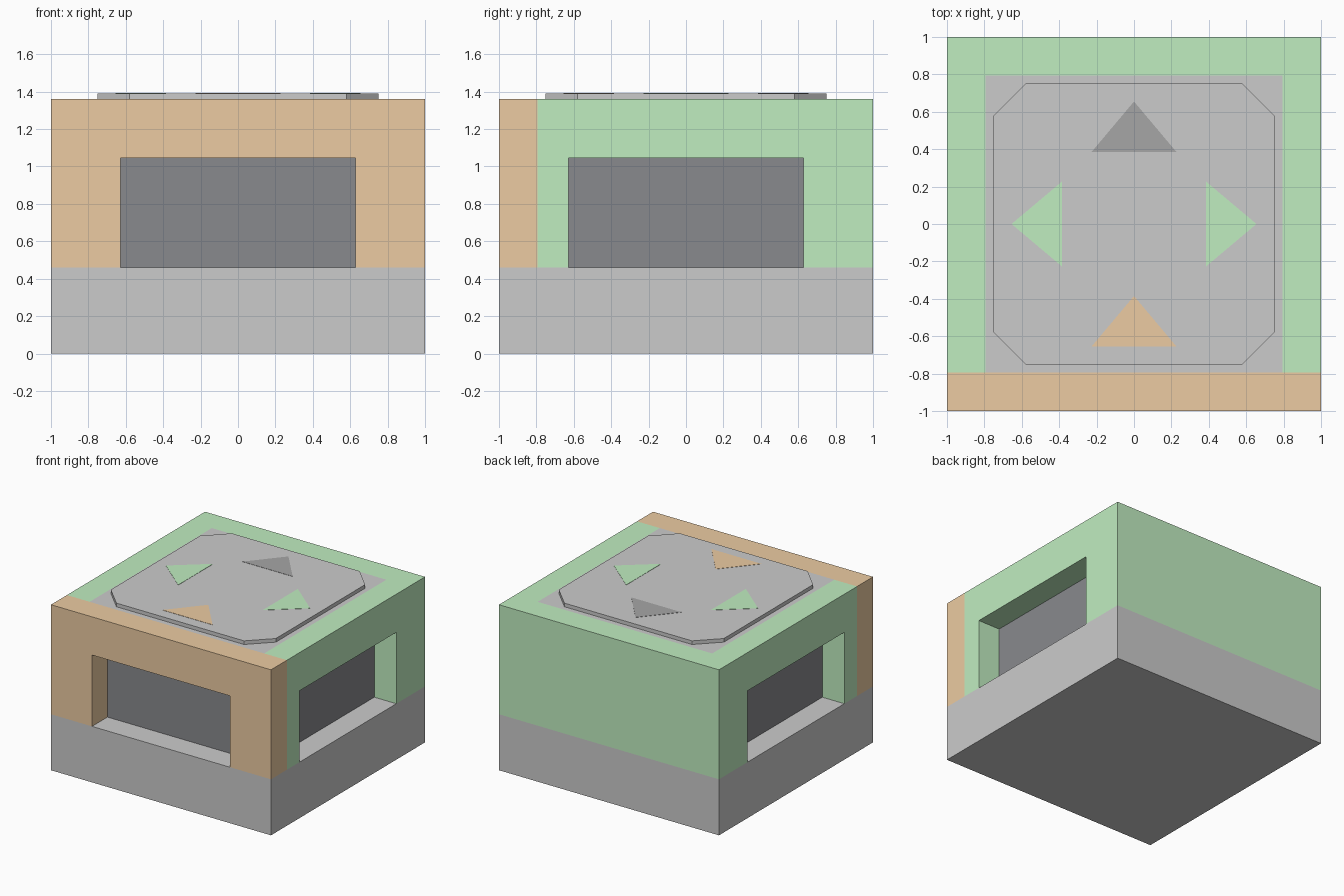
import bpy, bmesh
from math import pi
from mathutils import Matrix

if "Cube" in bpy.data.objects:
    bpy.data.objects.remove(bpy.data.objects["Cube"])

BASE_Z, TOP_Z, LID_Z = 0.46, 1.36, 1.39
INNER = 0.793            # inner face of the walls
WIN_W, WIN_Z = 0.627, 1.046


def material(name, rgb):
    m = bpy.data.materials.new(name)
    m.diffuse_color = (*rgb, 1)
    m.use_nodes = True
    m.node_tree.nodes["Principled BSDF"].inputs["Base Color"].default_value = m.diffuse_color
    return m


ORANGE = material("orange", (0.84, 0.60, 0.36))
GREEN = material("green", (0.53, 0.85, 0.53))
DARK = material("dark_glass", (0.25, 0.255, 0.27))
CHARCOAL = material("charcoal", (0.38, 0.38, 0.38))


def prism(name, points, depth, matrix, mat=None):
    """Extrude a flat outline along local z, then place it."""
    bm = bmesh.new()
    face = bm.faces.new([bm.verts.new((x, y, 0)) for x, y in points])
    ext = bmesh.ops.extrude_face_region(bm, geom=[face])
    verts = [v for v in ext["geom"] if isinstance(v, bmesh.types.BMVert)]
    bmesh.ops.translate(bm, verts=verts, vec=(0, 0, depth))
    bm.transform(matrix)
    bmesh.ops.recalc_face_normals(bm, faces=bm.faces)
    mesh = bpy.data.meshes.new(name)
    bm.to_mesh(mesh)
    bm.free()
    if mat:
        mesh.materials.append(mat)
    obj = bpy.data.objects.new(name, mesh)
    bpy.context.collection.objects.link(obj)
    return obj


def rect(x0, x1, y0, y1):
    return [(x0, y0), (x1, y0), (x1, y1), (x0, y1)]


def at_z(z):
    return Matrix.Translation((0, 0, z))


def upright(angle, offset):
    """Outline drawn as (across, z), outer face at `offset`, extruded inward."""
    return (Matrix.Rotation(angle, 4, 'Z') @ Matrix.Translation((0, -offset, 0))
            @ Matrix.Rotation(pi / 2, 4, 'X'))


def wall_outline(half):
    """Wall with a window opening that reaches down to the base."""
    return [(-half, BASE_Z), (-WIN_W, BASE_Z), (-WIN_W, WIN_Z), (WIN_W, WIN_Z),
            (WIN_W, BASE_Z), (half, BASE_Z), (half, TOP_Z), (-half, TOP_Z)]


# Grey base and inner core (its top shows inside the wall frame)
prism("base", rect(-1, 1, -1, 1), BASE_Z, at_z(0))
prism("core", rect(-INNER, INNER, -INNER, INNER), TOP_Z - BASE_Z, at_z(BASE_Z))

# Walls with openings, and the recessed dark panels behind them
for side, angle, half, mat in (("front", 0, 1, ORANGE),
                               ("right", pi / 2, INNER, GREEN),
                               ("left", -pi / 2, INNER, GREEN)):
    prism(side + "_wall", wall_outline(half), INNER - 1, upright(angle, 1), mat)
    prism(side + "_window", rect(-WIN_W, WIN_W, BASE_Z, WIN_Z), -0.02,
          upright(angle, 0.80), DARK)

# Solid back wall
prism("back_wall", rect(-1, 1, INNER, 1), TOP_Z - BASE_Z, at_z(BASE_Z), GREEN)

# Lid plate with clipped corners
a, b = 0.75, 0.58
prism("lid", [(-b, -a), (b, -a), (a, -b), (a, b), (b, a), (-b, a), (-a, b), (-a, -b)],
      LID_Z - TOP_Z, at_z(TOP_Z))

# Arrow markers on the lid
near, far, half = 0.385, 0.655, 0.227
outward = [(-half, near), (half, near), (0, far)]
inward = [(-half, -far), (half, -far), (0, -near)]
for name, outline, angle, mat in (("back_arrow", outward, 0, CHARCOAL),
                                  ("left_arrow", outward, pi / 2, GREEN),
                                  ("right_arrow", outward, -pi / 2, GREEN),
                                  ("front_arrow", inward, 0, ORANGE)):
    prism(name, outline, 0.003, at_z(LID_Z - 0.001) @ Matrix.Rotation(angle, 4, 'Z'), mat)
